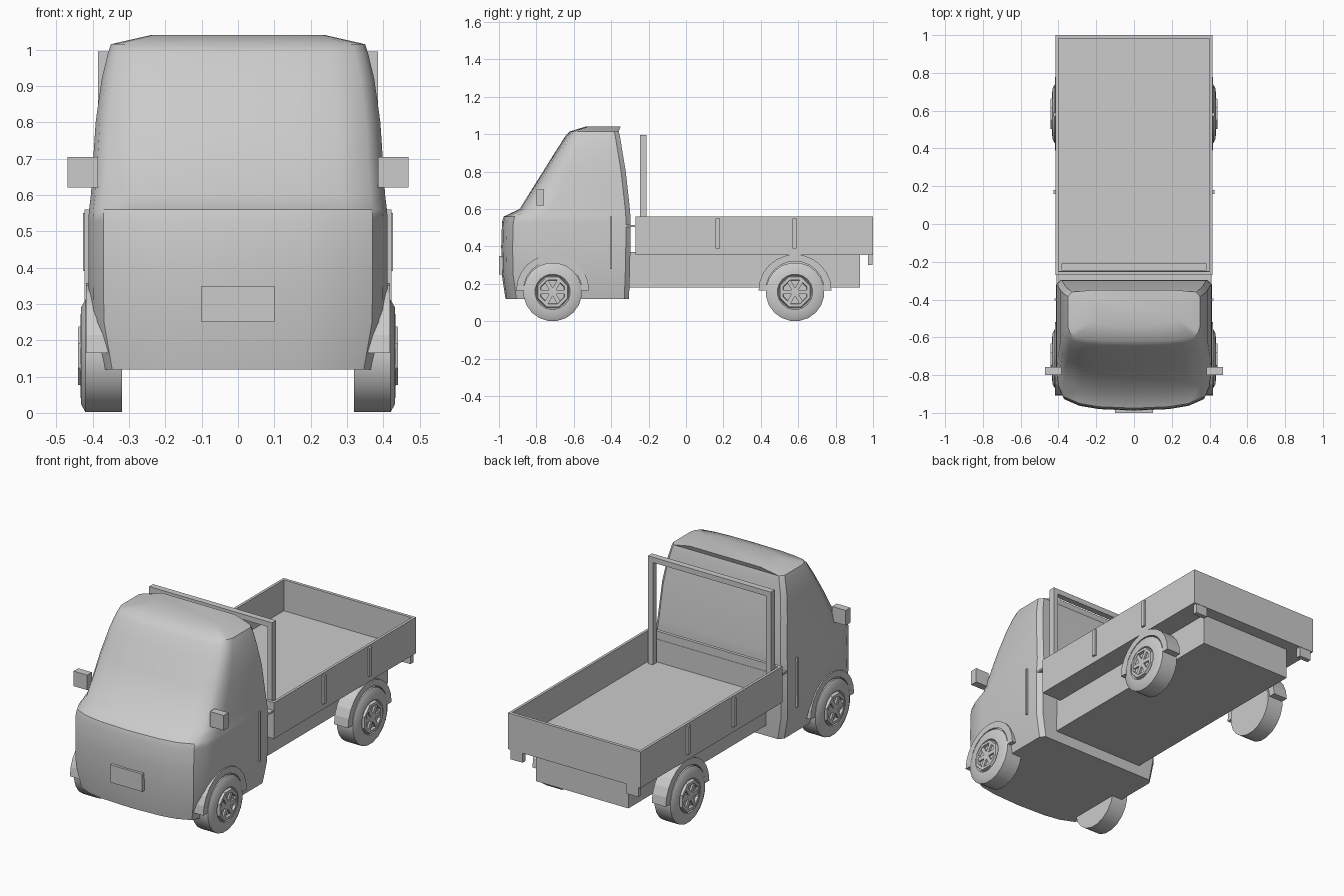
import bpy, bmesh, math

cube = bpy.data.objects.get("Cube")
if cube:
    bpy.data.objects.remove(cube, do_unlink=True)

grey = bpy.data.materials.new("light grey")
grey.use_nodes = True
grey.diffuse_color = (0.6, 0.6, 0.6, 1)
grey.node_tree.nodes["Principled BSDF"].inputs["Base Color"].default_value = (0.6, 0.6, 0.6, 1)


def finish(name, bm, smooth=0):
    """Turn a bmesh into a grey object, smooth below the given angle."""
    bmesh.ops.recalc_face_normals(bm, faces=bm.faces)
    mesh = bpy.data.meshes.new(name)
    bm.to_mesh(mesh)
    bm.free()
    mesh.materials.append(grey)
    obj = bpy.data.objects.new(name, mesh)
    bpy.context.collection.objects.link(obj)
    if smooth:
        bpy.ops.object.select_all(action='DESELECT')
        obj.select_set(True)
        bpy.context.view_layer.objects.active = obj
        bpy.ops.object.shade_smooth_by_angle(angle=math.radians(smooth))
    return obj


def loft(name, rings, smooth=0):
    """Skin a stack of closed rings and cap both ends."""
    bm = bmesh.new()
    loops = [[bm.verts.new(p) for p in ring] for ring in rings]
    n = len(loops[0])
    for a, b in zip(loops, loops[1:]):
        for i in range(n):
            j = (i + 1) % n
            bm.faces.new((a[i], a[j], b[j], b[i]))
    bm.faces.new(loops[0][::-1])
    bm.faces.new(loops[-1])
    return finish(name, bm, smooth)


def box(name, x, y, z):
    """Box from three (low, high) ranges."""
    corners = [(0, 0), (1, 0), (1, 1), (0, 1)]
    return loft(name, [[(x[i], y[j], h) for i, j in corners] for h in z])


def circle(x, y, z, r, n):
    return [(x, y + r * math.cos((k + 0.5) * math.tau / n),
             z + r * math.sin((k + 0.5) * math.tau / n)) for k in range(n)]


# Cab: horizontal sections with a bowed front and chamfered rear corners
SECTION = [(0, 0), (.45, .008), (.7, .025), (.9, .06), (.97, .12), (1, .2)]


def cab_section(z, w, front, back):
    s = (back - front) / 0.68
    half = [(u * w, front + d * s) for u, d in SECTION]
    half += [(w, back - .025), (.94 * w, back), (0, back)]
    other = [(-x, y) for x, y in half[-2:0:-1]]
    return [(x, y, z) for x, y in half + other]


LEVELS = [(.12, .385, -.965, -.305), (.25, .41, -.985, -.3), (.4, .412, -.988, -.297),
          (.53, .412, -.984, -.297), (.56, .41, -.975, -.297), (.6, .405, -.89, -.3),
          (.8, .392, -.765, -.322), (.92, .375, -.69, -.342), (.99, .358, -.645, -.353),
          (1.015, .35, -.62, -.36), (1.04, .24, -.54, -.35)]
loft("cab", [cab_section(*level) for level in LEVELS], 35)
box("number_plate", (-.1, .1), (-1, -.96), (.25, .35))

# Chassis and the link behind the cab
box("chassis", (-.29, .29), (-.31, .93), (.18, .37))
box("cab_link", (-.41, .41), (-.33, -.25), (.505, .515))

# Open cargo bed
box("bed_floor", (-.415, .415), (-.27, 1), (.355, .385))
box("bed_front_wall", (-.415, .415), (-.27, -.252), (.36, .56))
box("tailgate", (-.415, .415), (.982, 1), (.36, .56))

# Headboard frame
box("headboard_top_bar", (-.385, .385), (-.245, -.21), (.965, .995))

for side, s in (("left", 1), ("right", -1)):
    def side_box(name, x, y, z):
        return box(side + "_" + name, sorted((s * x[0], s * x[1])), y, z)

    side_box("bed_wall", (.4, .415), (-.27, 1), (.36, .56))
    side_box("headboard_post", (.355, .385), (-.245, -.21), (.38, .98))
    side_box("tail_lamp", (.325, .4), (.972, .998), (.3, .357))
    side_box("mirror", (.385, .47), (-.8, -.758), (.62, .705))
    side_box("door_bar", (.405, .422), (-.405, -.395), (.28, .56))
    for y in (.17, .58):
        side_box("bed_stake", (.41, .427), (y - .011, y + .011), (.39, .55))

    for place, y in (("front", -.713), ("rear", .583)):
        label = side + "_" + place
        z = .157
        # Tyre with a bevelled shoulder and a recessed centre
        tyre = [(.32, .157), (.42, .157), (.432, .135), (.434, .095), (.424, .088)]
        loft(label + "_tyre", [circle(s * x, y, z, r, 20) for x, r in tyre], 30)
        # Octagonal rim with a dished face
        rim = [(.42, .092), (.441, .086), (.441, .07), (.428, .066)]
        loft(label + "_rim", [circle(s * x, y, z, r, 8) for x, r in rim])
        # Three crossing bars make six spokes
        for k in range(3):
            c, d = math.cos(k * math.pi / 3), math.sin(k * math.pi / 3)
            bar = [(-.068, -.011), (.068, -.011), (.068, .011), (-.068, .011)]
            loft(label + "_spoke", [[(s * x, y + u * c - v * d, z + u * d + v * c)
                                     for u, v in bar] for x in (.425, .438)])
        # Mudguard arch
        angles = [k * math.pi / 12 for k in range(13)]
        arch = [(y + .195 * math.cos(a), .165 + .192 * math.sin(a)) for a in angles]
        arch += [(y + .156 * math.cos(a), .165 + .156 * math.sin(a)) for a in angles[::-1]]
        loft(label + "_mudguard", [[(s * x, u, v) for u, v in arch] for x in (.33, .418)])
